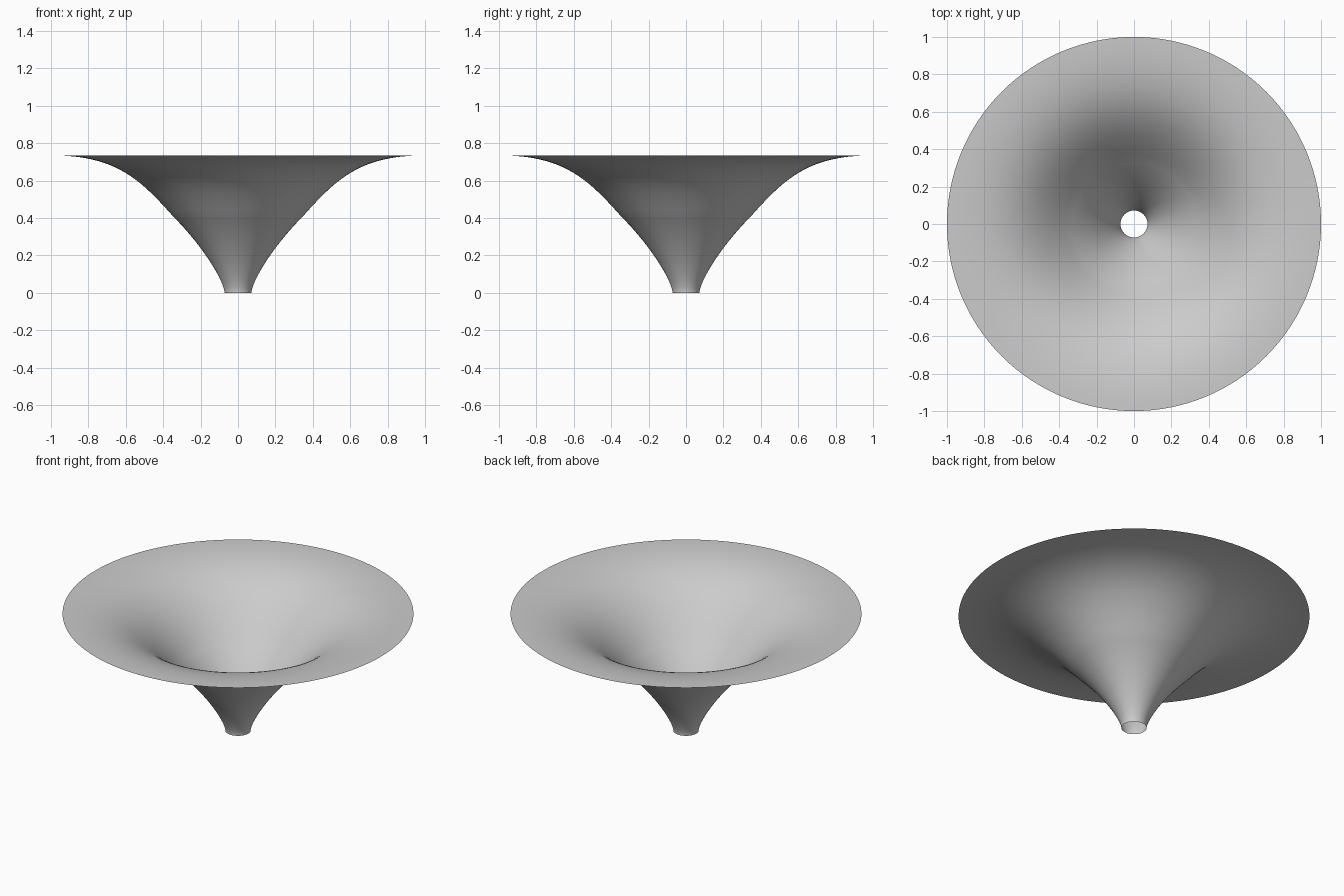
import bpy, bmesh, math
from mathutils import Vector
from mathutils.geometry import interpolate_bezier

cube = bpy.data.objects.get("Cube")
if cube:
    bpy.data.objects.remove(cube, do_unlink=True)

SIDES = 128
STEPS = 24

# Plain grey material
grey = bpy.data.materials.new("light grey")
grey.use_nodes = True
colour = (0.6, 0.6, 0.6, 1)
grey.diffuse_color = colour
grey.node_tree.nodes["Principled BSDF"].inputs["Base Color"].default_value = colour

# Profile: upright throat easing into a flat rim
throat = [(0.072, 0), (0.072, 0.055), (0.178, 0.239), (0.348, 0.41)]
flare = [(0.348, 0.41), (0.53, 0.615), (0.66, 0.735), (1, 0.735)]
profile = []
for segment in (throat, flare):
    points = [Vector((r, 0, z)) for r, z in segment]
    profile += interpolate_bezier(*points, STEPS)[len(profile) > 0:]

# Funnel: open single-walled surface of revolution
bm = bmesh.new()
verts = [bm.verts.new(p) for p in profile]
edges = [bm.edges.new(pair) for pair in zip(verts, verts[1:])]
bmesh.ops.spin(bm, geom=verts + edges, axis=(0, 0, 1), cent=(0, 0, 0),
               angle=math.tau, steps=SIDES, use_merge=True)
bmesh.ops.remove_doubles(bm, verts=bm.verts, dist=0.0001)
bmesh.ops.recalc_face_normals(bm, faces=bm.faces)
if sum(f.normal.z for f in bm.faces) < 0:
    bmesh.ops.reverse_faces(bm, faces=bm.faces)
for face in bm.faces:
    face.smooth = True

mesh = bpy.data.meshes.new("funnel")
bm.to_mesh(mesh)
bm.free()
mesh.materials.append(grey)
funnel = bpy.data.objects.new("funnel", mesh)
bpy.context.collection.objects.link(funnel)
